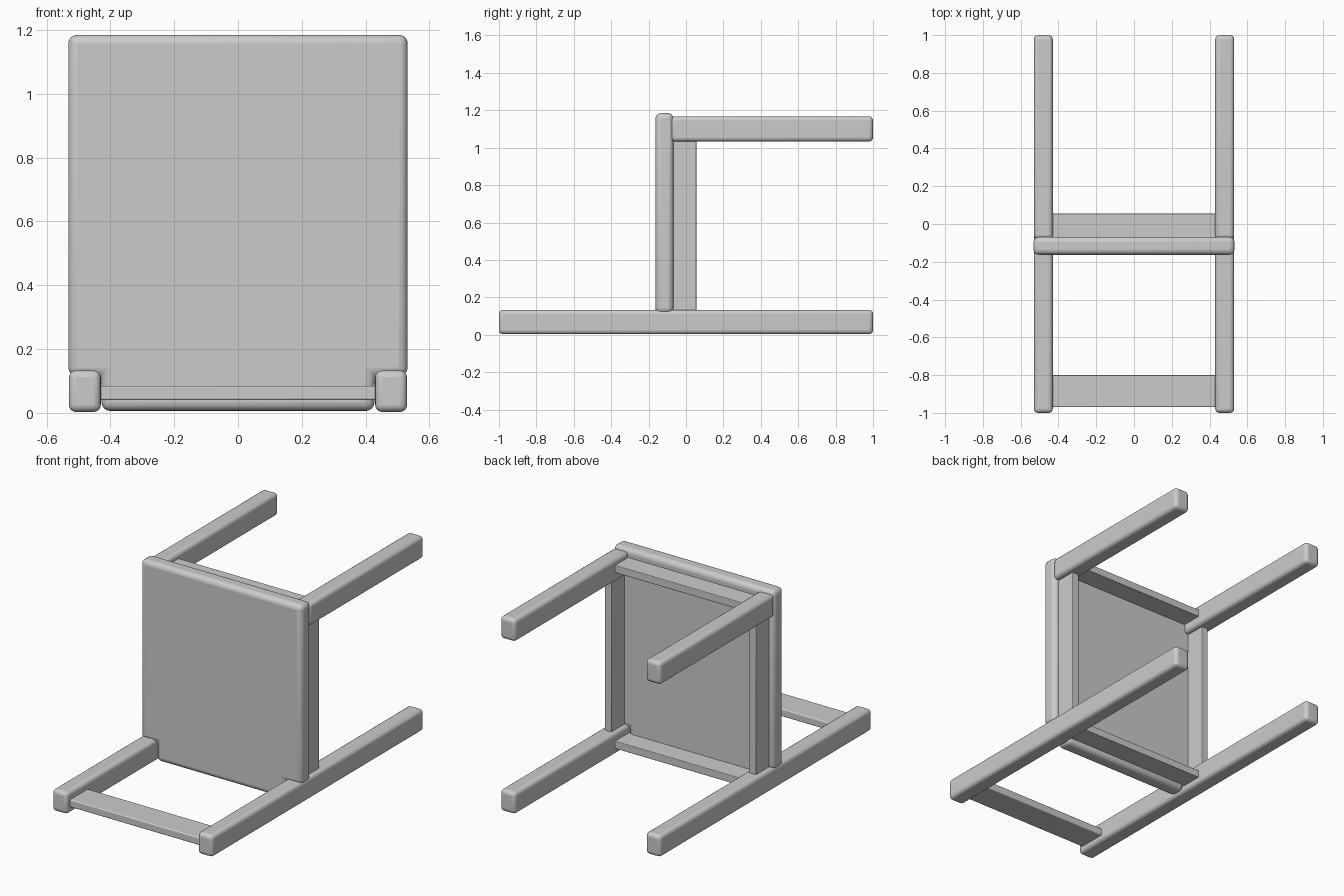
import bpy, bmesh
from mathutils import Vector

if "Cube" in bpy.data.objects:
    bpy.data.objects.remove(bpy.data.objects["Cube"])


def finish(bm, name, bevel, segments=4):
    """Turn a bmesh into a rounded, smooth-shaded object."""
    bmesh.ops.recalc_face_normals(bm, faces=bm.faces)
    mesh = bpy.data.meshes.new(name)
    bm.to_mesh(mesh)
    bm.free()
    ob = bpy.data.objects.new(name, mesh)
    bpy.context.collection.objects.link(ob)
    mod = ob.modifiers.new("rounded_edges", 'BEVEL')
    mod.width = bevel
    mod.segments = segments
    mod.limit_method = 'ANGLE'
    bpy.ops.object.select_all(action='DESELECT')
    ob.select_set(True)
    bpy.context.view_layer.objects.active = ob
    bpy.ops.object.shade_smooth_by_angle()
    return ob


def box(name, xs, ys, zs, bevel):
    """Rounded box from its extents on each axis."""
    bm = bmesh.new()
    bmesh.ops.create_cube(bm, size=1)
    for v in bm.verts:
        v.co = Vector(((r[0] + r[1]) / 2 + c * (r[1] - r[0]))
                      for c, r in zip(v.co, (xs, ys, zs)))
    return finish(bm, name, bevel)


# Seat: upright panel notched around the two back posts
W, IN, NOTCH = 0.532, 0.428, 0.115
outline = [(-IN, 0.006), (IN, 0.006), (IN, NOTCH), (W, NOTCH),
           (W, 1.185), (-W, 1.185), (-W, NOTCH), (-IN, NOTCH)]
bm = bmesh.new()
face = bm.faces.new([bm.verts.new((x, -0.163, z)) for x, z in outline])
ext = bmesh.ops.extrude_face_region(bm, geom=[face])
bmesh.ops.translate(bm, vec=(0, 0.095, 0),
                    verts=[g for g in ext["geom"] if isinstance(g, bmesh.types.BMVert)])
finish(bm, "seat", 0.028)

# Legs and side aprons, mirrored left and right
for side, s in (("left", -1), ("right", 1)):
    def span(a, b):
        return sorted((s * a, s * b))
    box(f"{side}_back_post", span(0.43, 0.53), (-1, 1), (0.003, 0.133), 0.022)
    box(f"{side}_front_leg", span(0.43, 0.53), (-0.08, 1), (1.033, 1.167), 0.022)
    box(f"{side}_apron", span(0.455, 0.50), (-0.08, 0.055), (0.11, 1.05), 0.004)

# Front and back aprons between the legs
box("front_apron", (-0.45, 0.45), (-0.08, 0.055), (1.09, 1.135), 0.004)
box("back_apron", (-0.45, 0.45), (-0.08, 0.055), (0.04, 0.085), 0.004)

# Backrest slat
box("backrest_slat", (-0.45, 0.45), (-0.97, -0.80), (0.04, 0.085), 0.006)
